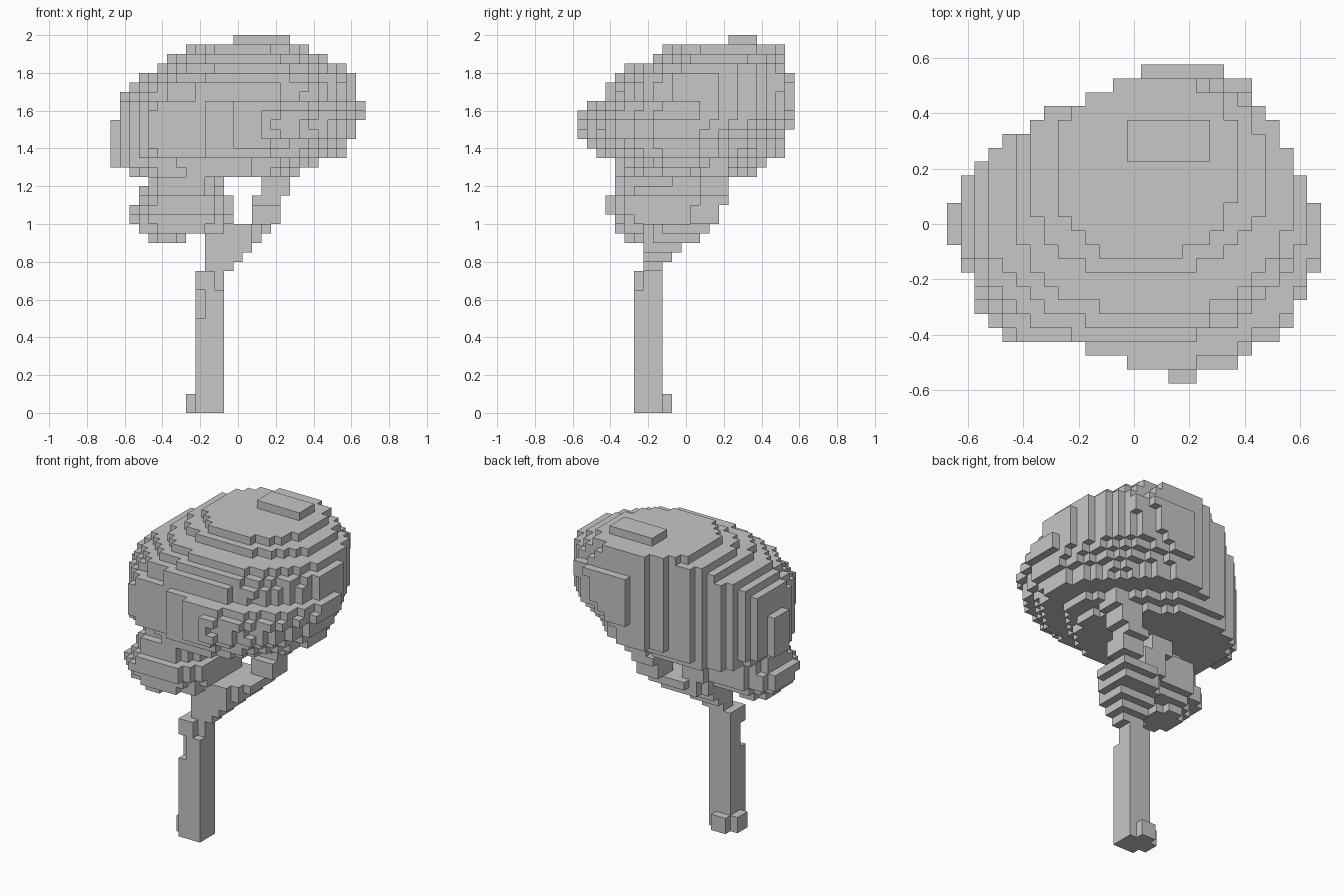
import bpy
import bmesh

VOXEL = 0.05
HALF_X, HALF_Y = 13.5, 11.5   # half the grid size in voxels

cube = bpy.data.objects.get("Cube")
if cube:
    bpy.data.objects.remove(cube)

grey = bpy.data.materials.new("plain grey")
grey.use_nodes = True
colour = (0.57, 0.57, 0.57, 1)
grey.diffuse_color = colour
grey.node_tree.nodes["Principled BSDF"].inputs["Base Color"].default_value = colour


def box(x0, x1, y0, y1, z0, z1):
    return {(x, y, z) for x in range(x0, x1) for y in range(y0, y1) for z in range(z0, z1)}


def inside(x, y, bounds, fx, fy, powers):
    """Test a cell against an oval whose four quarters have their own shape."""
    x0, x1, y0, y1 = bounds
    cx, cy = x0 + fx * (x1 - x0), y0 + fy * (y1 - y0)
    dx, dy = x + 0.5 - cx, y + 0.5 - cy
    u = abs(dx) / (x1 - cx if dx > 0 else cx - x0)
    v = abs(dy) / (y1 - cy if dy > 0 else cy - y0)
    p = powers[(dx > 0) + 2 * (dy > 0)]
    return u ** p + v ** p <= 1


def oval_layers(top, rows, fx, fy, top_powers, bottom_powers):
    """Stack one oval slice per row, from the top down, blending the corner powers."""
    cells = set()
    for i, b in enumerate(rows):
        t = i / (len(rows) - 1)
        powers = [p + t * (q - p) for p, q in zip(top_powers, bottom_powers)]
        cells |= {c for c in box(*b, top - i, top - i + 1)
                  if inside(c[0], c[1], b, fx, fy, powers)}
    return cells


def limb(points, size):
    """Square limb that steps between (x, y, z) corner points."""
    cells = set()
    for a, b in zip(points, points[1:]):
        for z in range(a[2], b[2] + 1):
            t = (z - a[2]) / (b[2] - a[2])
            x = int(a[0] + t * (b[0] - a[0]) + 0.5)
            y = int(a[1] + t * (b[1] - a[1]) + 0.5)
            cells |= box(x, x + size, y, y + size, z, z + 1)
    return cells


# Crown: slice bounds as x start, x end, y start, y end;
# corner powers run front right, front left, back right, back left
crown_rows = [
    (8, 21, 9, 22), (6, 23, 8, 22), (5, 25, 5, 22), (3, 26, 4, 23),
    (2, 26, 3, 23), (1, 26, 3, 23), (1, 27, 1, 23), (1, 27, 0, 23),
    (0, 26, 0, 23), (0, 26, 0, 22), (0, 25, 1, 22), (0, 25, 2, 22),
    (0, 22, 4, 20), (2, 20, 4, 19)]
crown = oval_layers(38, crown_rows, 0.55, 0.46, (2.6, 1.8, 3.2, 2.8), (2.2, 1.9, 3.2, 1.25))

# Plan outline of the crown: x start and end for each row from front to back
outline = [
    (16, 19), (13, 22), (10, 23), (4, 25), (4, 26), (3, 26), (2, 26), (2, 27),
    (1, 27), (1, 27), (0, 27), (0, 27), (0, 27), (1, 26), (1, 26), (2, 25),
    (3, 25), (4, 24), (6, 24), (7, 23), (10, 22), (12, 22), (14, 21)]
crown = {c for c in crown if outline[c[1]][0] <= c[0] < outline[c[1]][1]}
crown |= box(13, 19, 16, 19, 39, 40)

# Small leaf clump under the crown
clump_rows = [
    (4, 11, 4, 11), (3, 12, 4, 12), (3, 13, 3, 12), (2, 13, 3, 12),
    (2, 13, 4, 12), (3, 12, 4, 11), (4, 8, 5, 10)]
rounded = (2.6, 2.6, 2.2, 2.6)
clump = oval_layers(24, clump_rows, 0.5, 0.5, rounded, rounded)

# Trunk with root stubs and a chipped front corner
trunk = box(9, 12, 6, 9, 0, 15)
trunk -= box(9, 10, 6, 7, 10, 13) | box(11, 12, 6, 7, 13, 15)
trunk |= box(8, 9, 7, 9, 0, 2) | box(9, 11, 9, 10, 0, 2)

# Flared fork where the limbs part
fork_rows = [
    (10, 17, 7, 14), (10, 16, 7, 13), (10, 15, 7, 11), (10, 14, 7, 10), (10, 13, 7, 9)]
square = (4, 4, 4, 4)
fork = oval_layers(19, fork_rows, 0.5, 0.5, (4, 1.6, 1.6, 4), square)

# Limbs
main_limb = limb([(10, 7, 15), (10, 7, 20), (9, 8, 25)], 2)
back_limb = limb([(10, 8, 18), (10, 10, 20), (9, 10, 25)], 3)
side_limb = limb([(13, 10, 18), (15, 12, 20), (15, 12, 21),
                  (15, 13, 22), (16, 13, 24), (17, 13, 26)], 3)

parts = {"trunk": trunk, "fork": fork, "main_limb": main_limb, "back_limb": back_limb,
         "side_limb": side_limb, "leaf_clump": clump, "leaf_crown": crown}

# Each cell belongs to one part only
taken = set()
for name in parts:
    parts[name] = parts[name] - taken
    taken |= parts[name]


def build(name, cells):
    """Make a mesh from the exposed sides of the cells."""
    bm = bmesh.new()
    verts = {}

    def vert(p):
        if p not in verts:
            verts[p] = bm.verts.new(((p[0] - HALF_X) * VOXEL,
                                     (p[1] - HALF_Y) * VOXEL, p[2] * VOXEL))
        return verts[p]

    for cell in sorted(cells):
        for axis in range(3):
            for side in (0, 1):
                near = list(cell)
                near[axis] += 2 * side - 1
                if tuple(near) in taken:
                    continue
                b, c = (axis + 1) % 3, (axis + 2) % 3
                ring = []
                for s, t in ((0, 0), (1, 0), (1, 1), (0, 1)):
                    p = list(cell)
                    p[axis] += side
                    p[b] += s
                    p[c] += t
                    ring.append(vert(tuple(p)))
                bm.faces.new(ring if side else ring[::-1])
    mesh = bpy.data.meshes.new(name)
    bm.to_mesh(mesh)
    bm.free()
    mesh.materials.append(grey)
    bpy.context.scene.collection.objects.link(bpy.data.objects.new(name, mesh))


for name, cells in parts.items():
    build(name, cells)
